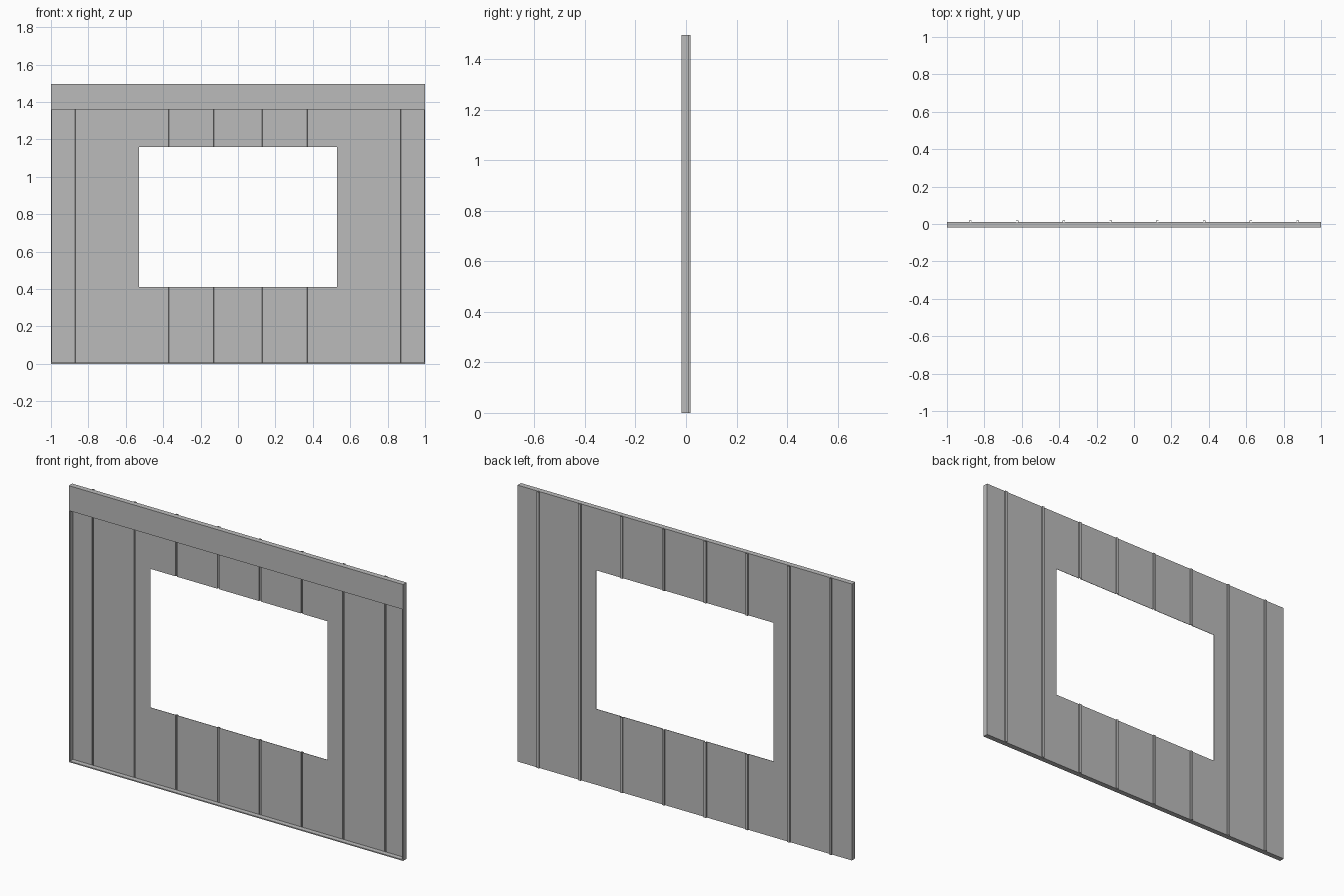
import bpy, bmesh

cube = bpy.data.objects.get("Cube")
if cube:
    bpy.data.objects.remove(cube, do_unlink=True)

HEIGHT = 1.495
FRONT, BACK, RIB_BACK = -0.018, 0.011, 0.018
SHEET = 0.002          # sheet thickness
EDGE = 0.006           # frame thickness
RIB = 0.007            # half width of a rib
WIN_X, WIN_LOW, WIN_HIGH = 0.53, 0.41, 1.16

grey = bpy.data.materials.new("plain_grey")
grey.use_nodes = True
colour = (0.5, 0.5, 0.5, 1)
grey.diffuse_color = colour
grey.node_tree.nodes["Principled BSDF"].inputs["Base Color"].default_value = colour


def add_object(name, bm):
    mesh = bpy.data.meshes.new(name)
    bm.to_mesh(mesh)
    bm.free()
    mesh.materials.append(grey)
    obj = bpy.data.objects.new(name, mesh)
    bpy.context.collection.objects.link(obj)
    return obj


def add_box(name, x0, x1, y0, y1, z0, z1):
    bm = bmesh.new()
    bmesh.ops.create_cube(bm, size=1)
    bmesh.ops.scale(bm, verts=bm.verts, vec=(x1 - x0, y1 - y0, z1 - z0))
    bmesh.ops.translate(bm, verts=bm.verts,
                        vec=((x0 + x1) / 2, (y0 + y1) / 2, (z0 + z1) / 2))
    return add_object(name, bm)


# Folded sheet: a profile with eight ribs pressed out at the back
profile = [(-1 + EDGE, BACK), (-WIN_X, BACK), (WIN_X, BACK), (1 - EDGE, BACK)]
for i in range(8):
    x = -0.875 + i * 0.25
    profile += [(x - RIB, BACK), (x - RIB + 0.0005, RIB_BACK),
                (x + RIB - 0.0005, RIB_BACK), (x + RIB, BACK)]
profile.sort()

# Extrude the profile upward, leaving the window open
levels = [0, WIN_LOW, WIN_HIGH, HEIGHT]
bm = bmesh.new()
rows = [[bm.verts.new((x, y, z)) for x, y in profile] for z in levels]
for r in range(len(levels) - 1):
    low, high = rows[r], rows[r + 1]
    for i in range(len(profile) - 1):
        middle = (profile[i][0] + profile[i + 1][0]) / 2
        if r == 1 and abs(middle) < WIN_X:
            continue
        bm.faces.new((low[i + 1], low[i], high[i], high[i + 1]))
loose = [v for v in bm.verts if not v.link_faces]
bmesh.ops.delete(bm, geom=loose, context='VERTS')
panel = add_object("ribbed_panel", bm)
solid = panel.modifiers.new("thickness", 'SOLIDIFY')
solid.thickness = SHEET
solid.offset = -1
solid.use_even_offset = True

# Frame around the front of the sheet
inner = BACK - SHEET
for name, side in (("left_edge", 1), ("right_edge", -1)):
    xs = sorted((side * (1 - EDGE), side))
    add_box(name, xs[0], xs[1], FRONT, BACK, 0, HEIGHT)
add_box("bottom_sill", -1 + EDGE, 1 - EDGE, FRONT, inner, 0, EDGE)
add_box("top_header", -1 + EDGE, 1 - EDGE, FRONT, inner, 1.36, HEIGHT)
